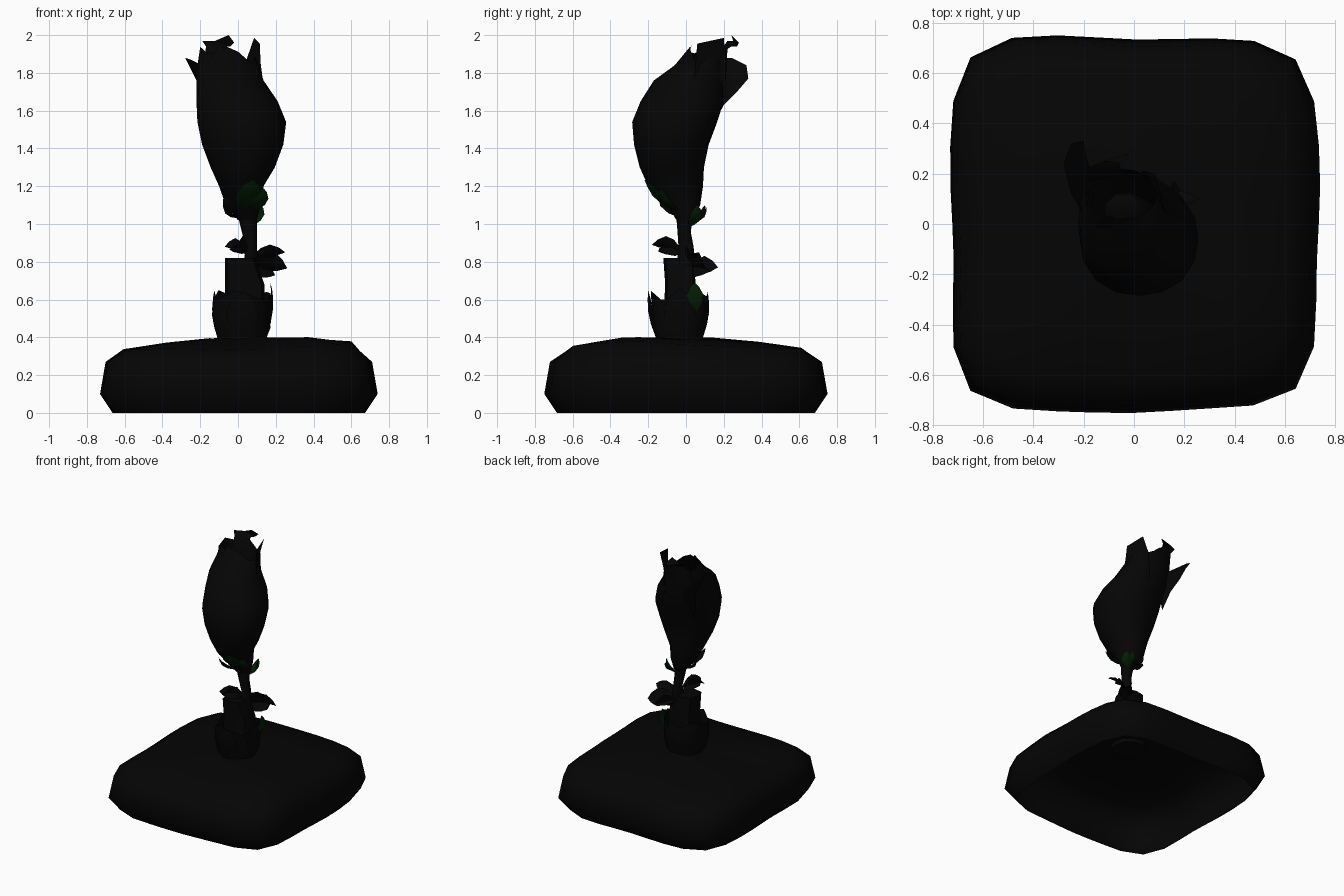
import bpy, bmesh, math
from mathutils import Vector

cube = bpy.data.objects.get("Cube")
if cube:
    bpy.data.objects.remove(cube, do_unlink=True)


def material(name, rgb):
    m = bpy.data.materials.new(name)
    m.use_nodes = True
    m.diffuse_color = (*rgb, 1)
    bsdf = m.node_tree.nodes["Principled BSDF"]
    bsdf.inputs["Base Color"].default_value = (*rgb, 1)
    return m


BLACK = material("near black", (0.0014, 0.0014, 0.0014))
GREEN = material("dark green", (0.001, 0.012, 0.0015))


def finish(name, bm, mat, angle=50):
    mesh = bpy.data.meshes.new(name)
    bm.normal_update()
    bm.to_mesh(mesh)
    bm.free()
    obj = bpy.data.objects.new(name, mesh)
    bpy.context.collection.objects.link(obj)
    mesh.materials.append(mat)
    bpy.ops.object.select_all(action='DESELECT')
    obj.select_set(True)
    bpy.context.view_layer.objects.active = obj
    bpy.ops.object.shade_smooth_by_angle(angle=math.radians(angle))


def loft(rings, n, power=2.0, shape=None, cap_low=False, cap_top=False):
    """Skin rings given as (z, x min, x max, y min, y max)."""
    bm = bmesh.new()
    rows = []
    for k, (z, x0, x1, y0, y1) in enumerate(rings):
        row = []
        for i in range(n):
            a = math.tau * i / n
            c, s = math.cos(a), math.sin(a)
            r = (abs(c) ** power + abs(s) ** power) ** (-1 / power)
            p = Vector(((x0 + x1) / 2 + r * c * (x1 - x0) / 2,
                        (y0 + y1) / 2 + r * s * (y1 - y0) / 2, z))
            if shape:
                p = shape(p, k, a)
            row.append(bm.verts.new(p))
        rows.append(row)
    for low, high in zip(rows, rows[1:]):
        for i in range(n):
            j = (i + 1) % n
            bm.faces.new((low[i], low[j], high[j], high[i]))
    if cap_low:
        bm.faces.new(rows[0][::-1])
    if cap_top:
        bm.faces.new(rows[-1])
    return bm


def leaf(name, base, tip, width, mat=BLACK, lift=0.02, up=(0, 0, 1), fold=.2):
    """Folded pointed leaf running from base to tip."""
    base, tip = Vector(base), Vector(tip)
    side = (tip - base).cross(Vector(up)).normalized()
    out = side.cross(tip - base).normalized()
    bm = bmesh.new()
    rows = []
    for t, w, h in ((0, .4, 0), (.3, .9, .8), (.6, 1, 1), (.85, .55, .5)):
        mid = base.lerp(tip, t) + out * lift * h
        edge = mid + out * width * w * fold
        rows.append([bm.verts.new(edge - side * width * w / 2),
                     bm.verts.new(mid),
                     bm.verts.new(edge + side * width * w / 2)])
    for a, b in zip(rows, rows[1:]):
        for i in range(2):
            bm.faces.new((a[i], a[i + 1], b[i + 1], b[i]))
    end = bm.verts.new(tip)
    for i in range(2):
        bm.faces.new((rows[-1][i], rows[-1][i + 1], end))
    finish(name, bm, mat)


def strip(name, sections):
    """Ribbon petal through pairs of edge points."""
    bm = bmesh.new()
    rows = [[bm.verts.new(p) for p in pair] for pair in sections]
    for a, b in zip(rows, rows[1:]):
        bm.faces.new((a[0], a[1], b[1], b[0]))
    finish(name, bm, BLACK)


# Mound: soft square shell, open underneath, with one high shoulder
def mound_shape(p, k, a):
    wobble = 1 + .01 * math.sin(3 * a + 1) + .006 * math.sin(7 * a)
    p.x *= wobble
    p.y *= wobble
    if k > 2:
        bump = math.exp(-((p.x - .54) ** 2 + (p.y + .26) ** 2) / .07)
        p.z += .038 * bump + .012 * p.x + .005 * math.sin(5 * a)
    return p


mound = [(z, -.728 * s, .728 * s, -.742 * s, .742 * s) for z, s in
         ((0, .91), (.1, 1), (.27, .96), (.34, .83), (.372, .52), (.393, .2))]
finish("mound", loft(mound, 32, 5.8, mound_shape, cap_top=True), BLACK, 180)


# Lower sheath with a ragged, flaring rim
def sheath_shape(p, k, a):
    if k == 3:
        p.z += .03 * math.sin(3 * a + .5)
    return p


sheath = [(.37, -.1, .14, -.15, .09), (.45, -.125, .172, -.17, .1),
          (.52, -.138, .165, -.18, .125), (.62, -.125, .17, -.19, .115)]
finish("lower_sheath", loft(sheath, 10, 2.4, sheath_shape, cap_low=True), BLACK)
for side, base, tip, up in (
        ("front", (.02, -.16, .4), (.03, -.2, .645), (0, -1, 0)),
        ("left", (.15, -.04, .4), (.18, -.03, .66), (1, 0, 0)),
        ("right", (-.11, 0, .4), (-.125, -.02, .65), (-1, 0, 0)),
        ("back", (.03, .09, .4), (.04, .115, .64), (0, 1, 0))):
    leaf("sheath_leaf_" + side, base, tip, .17, lift=.018, up=up, fold=-.15)
leaf("sheath_leaf_green", (.155, .05, .54), (.17, .045, .69), .085, GREEN,
     up=(1, 0, 0), fold=-.1)

# Cut stump and thin stem
stump = [(.5, -.07, .14, -.12, .05), (.68, -.07, .14, -.11, .05),
         (.82, -.07, .09, -.12, .045)]
finish("stump", loft(stump, 8, 4, cap_top=True), BLACK)
stem = [(.78, .03, .11, -.05, .05), (.88, .04, .1, -.04, .04),
        (.96, .02, .1, -.045, .025), (1.02, .005, .1, -.05, .035),
        (1.1, .0, .1, -.06, .05)]
finish("stem", loft(stem, 8), BLACK)

# Small stem leaves, twisted on edge
for i, (base, tip, width, up) in enumerate((
        ((.04, -.04, .84), (-.07, -.13, .88), .1, (.5, -.6, .7)),
        ((.04, -.03, .85), (.0, -.18, .89), .1, (-.7, 0, .7)),
        ((.08, .0, .81), (.25, .01, .85), .09, (0, .7, .7)),
        ((.08, .02, .78), (.26, .1, .765), .13, (-.4, .7, .6)),
        ((.08, .03, .73), (.16, .17, .77), .13, (.7, -.4, .6)))):
    leaf("stem_leaf_%d" % (i + 1), base, tip, width, up=up)


# Flower bud: lopsided cup with an uneven rim
def bud_shape(p, k, a):
    if k == 9:
        p.z += .02 * math.sin(4 * a + 1) - .05 * max(0, math.cos(a))
    return p


bud = [(1.02, .0, .1, -.05, .04), (1.1, -.065, .12, -.1, .075),
       (1.2, -.1, .135, -.2, .09), (1.3, -.145, .195, -.245, .095),
       (1.42, -.19, .24, -.275, .12), (1.54, -.215, .255, -.285, .165),
       (1.65, -.22, .21, -.24, .2), (1.76, -.22, .135, -.17, .21),
       (1.84, -.215, .11, -.06, .215), (1.92, -.2, .09, .02, .22)]
finish("flower_bud", loft(bud, 16, 2.2, bud_shape), BLACK)

# Rolled inner petals nested in the cup
inner = [(1.4, -.06, .1, -.12, .06), (1.6, -.12, .13, -.14, .1),
         (1.76, -.12, .06, -.03, .13), (1.82, -.06, .01, .06, .12)]
finish("inner_petals", loft(inner, 9, cap_low=True, cap_top=True), BLACK)

# Outer petals and pointed tips
leaf("petal_front", (-.02, -.265, 1.4), (-.1, .035, 1.95), .24, lift=.03,
     up=(0, -1, .4), fold=-.12)
strip("petal_spike", [((.14, .04, 1.7), (.03, .21, 1.66)),
                      ((.12, .05, 1.85), (.045, .21, 1.87)),
                      ((.115, .06, 1.955), (.085, .2, 1.985))])
strip("petal_flap", [((-.19, .02, 1.84), (-.15, .13, 1.5)),
                     ((-.25, .12, 1.87), (-.17, .2, 1.63)),
                     ((-.28, .24, 1.88), (-.19, .27, 1.7)),
                     ((-.25, .32, 1.84), (-.2, .33, 1.77))])
strip("petal_curl", [((-.18, .17, 1.8), (-.02, .2, 1.78)),
                     ((-.17, .2, 1.94), (-.05, .21, 1.92)),
                     ((-.19, .22, 1.97), (-.06, .24, 1.94)),
                     ((-.12, .25, 1.97), (-.04, .27, 1.94)),
                     ((-.05, .24, 2.0), (-.02, .28, 1.96))])

# Sepals around the bud foot
for i, (base, tip, width, mat) in enumerate((
        ((.03, -.06, 1.07), (.08, -.22, 1.235), .14, GREEN),
        ((.0, -.05, 1.04), (-.07, -.14, 1.15), .08, BLACK),
        ((.0, .0, 1.03), (-.08, -.02, 1.11), .08, BLACK),
        ((.09, -.05, 1.07), (.135, -.14, 1.19), .09, GREEN),
        ((.08, .03, .99), (.125, .06, 1.1), .08, GREEN),
        ((.08, .03, 1.01), (.1, .11, 1.09), .06, GREEN),
        ((.03, .04, 1.03), (.0, .1, 1.1), .07, BLACK))):
    leaf("sepal_%d" % (i + 1), base, tip, width, mat, lift=-.03)
